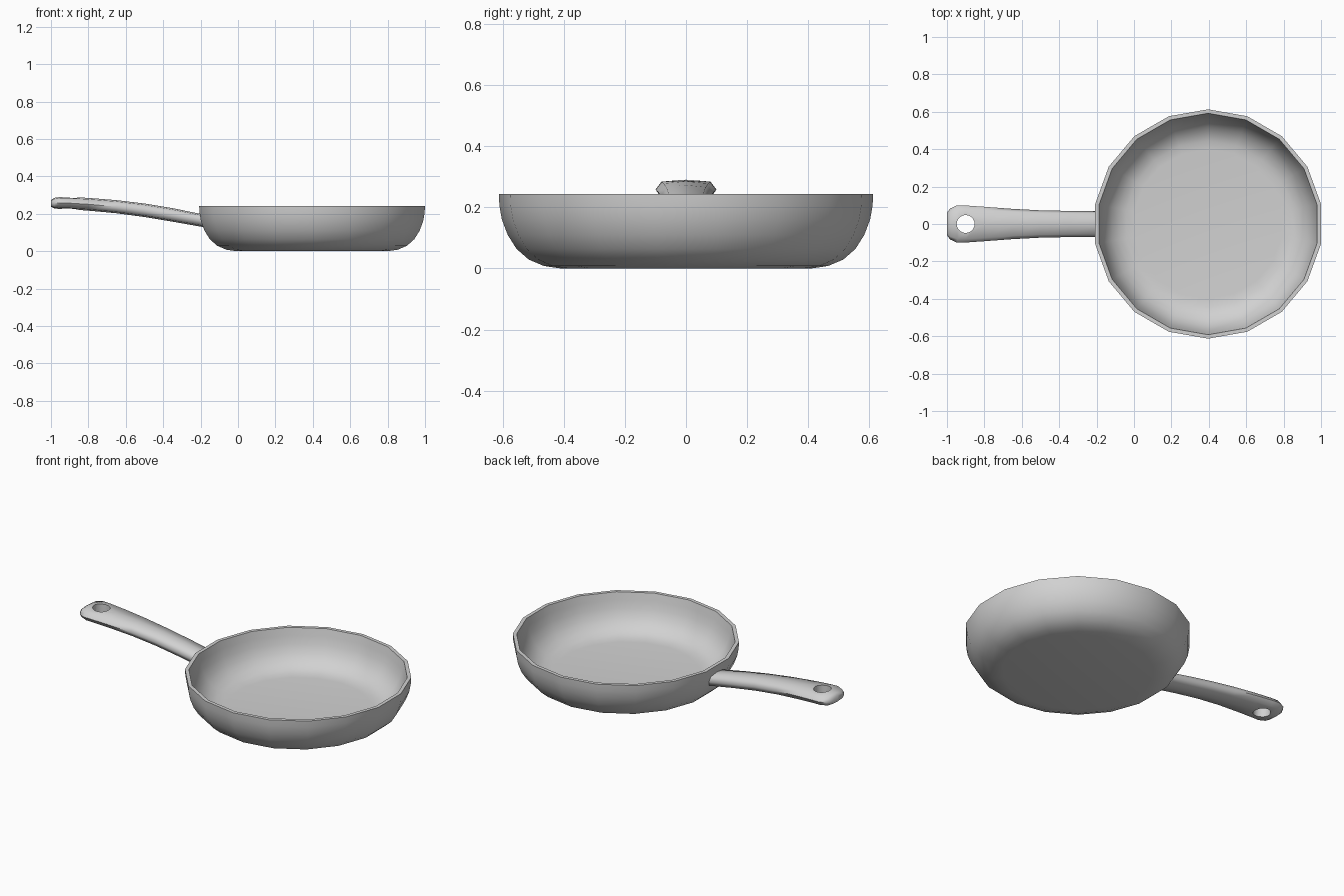
import bpy, bmesh, math

cube = bpy.data.objects.get("Cube")
if cube:
    bpy.data.objects.remove(cube, do_unlink=True)

metal = bpy.data.materials.new("grey_metal")
metal.use_nodes = True
GREY = (0.64, 0.64, 0.64, 1)
metal.diffuse_color = GREY
metal.node_tree.nodes["Principled BSDF"].inputs["Base Color"].default_value = GREY


def loft(name, rings):
    """Skin a list of equal-sized vertex rings and cap both ends."""
    bm = bmesh.new()
    loops = [[bm.verts.new(p) for p in ring] for ring in rings]
    n = len(loops[0])
    for a, b in zip(loops, loops[1:]):
        for i in range(n):
            j = (i + 1) % n
            bm.faces.new((a[i], a[j], b[j], b[i]))
    bm.faces.new(loops[0])
    bm.faces.new(loops[-1])
    bmesh.ops.recalc_face_normals(bm, faces=bm.faces)
    mesh = bpy.data.meshes.new(name)
    bm.to_mesh(mesh)
    bm.free()
    mesh.materials.append(metal)
    obj = bpy.data.objects.new(name, mesh)
    bpy.context.collection.objects.link(obj)
    return obj


def smooth(obj, angle):
    bpy.ops.object.select_all(action='DESELECT')
    obj.select_set(True)
    bpy.context.view_layer.objects.active = obj
    bpy.ops.object.shade_smooth_by_angle(angle=math.radians(angle))


# Pan body: outer wall up, over the rim, then down the inner wall
def pan_ring(r, z, sides=18):
    turns = [math.pi / 2 + math.tau * i / sides for i in range(sides)]
    return [(0.396 + r * math.cos(t), r * math.sin(t), z) for t in turns]


profile = [(0.41, 0), (0.465, 0.008), (0.515, 0.029), (0.555, 0.064),
           (0.584, 0.11), (0.603, 0.16), (0.611, 0.205), (0.613, 0.243),
           (0.592, 0.243), (0.582, 0.2), (0.57, 0.155), (0.548, 0.11),
           (0.52, 0.077), (0.483, 0.051), (0.445, 0.038), (0.4, 0.034)]
pan = loft("pan_body", [pan_ring(r, z) for r, z in profile])
smooth(pan, 35)


# Handle: stations of x, centre height, half width, half thickness
def full(v):
    """Push a sine or cosine outward for a fuller, rounded-box section."""
    return math.copysign(abs(v) ** 0.65, v)


def handle_ring(x, z, w, h, sides=8):
    ring = []
    for i in range(sides):
        t = math.tau * i / sides
        lean = -0.3 * h * full(math.sin(t)) if x > -0.2 else 0
        ring.append((x + lean, w * full(math.cos(t)), z + h * full(math.sin(t))))
    return ring


stations = [(-0.18, 0.162, 0.07, 0.036), (-0.35, 0.194, 0.07, 0.036),
            (-0.5, 0.219, 0.073, 0.036), (-0.65, 0.238, 0.081, 0.035),
            (-0.8, 0.251, 0.092, 0.034), (-0.9, 0.257, 0.099, 0.033),
            (-0.945, 0.258, 0.1, 0.033), (-0.983, 0.257, 0.083, 0.028),
            (-1.0, 0.256, 0.06, 0.018)]
handle = loft("handle", [handle_ring(*s) for s in stations])

# Hanging hole
bpy.ops.mesh.primitive_cylinder_add(vertices=20, radius=0.048, depth=0.3,
                                    location=(-0.9, 0, 0.26))
cutter = bpy.context.object
cutter.name = "hole_cutter"
cutter.data.materials.append(metal)
cutter.hide_render = True
cut = handle.modifiers.new("hanging_hole", 'BOOLEAN')
cut.object = cutter
cut.operation = 'DIFFERENCE'
cut.solver = 'EXACT'
bpy.ops.object.select_all(action='DESELECT')
bpy.context.view_layer.objects.active = handle
handle.select_set(True)
bpy.ops.object.modifier_apply(modifier=cut.name)
bpy.data.objects.remove(cutter, do_unlink=True)
smooth(handle, 60)
